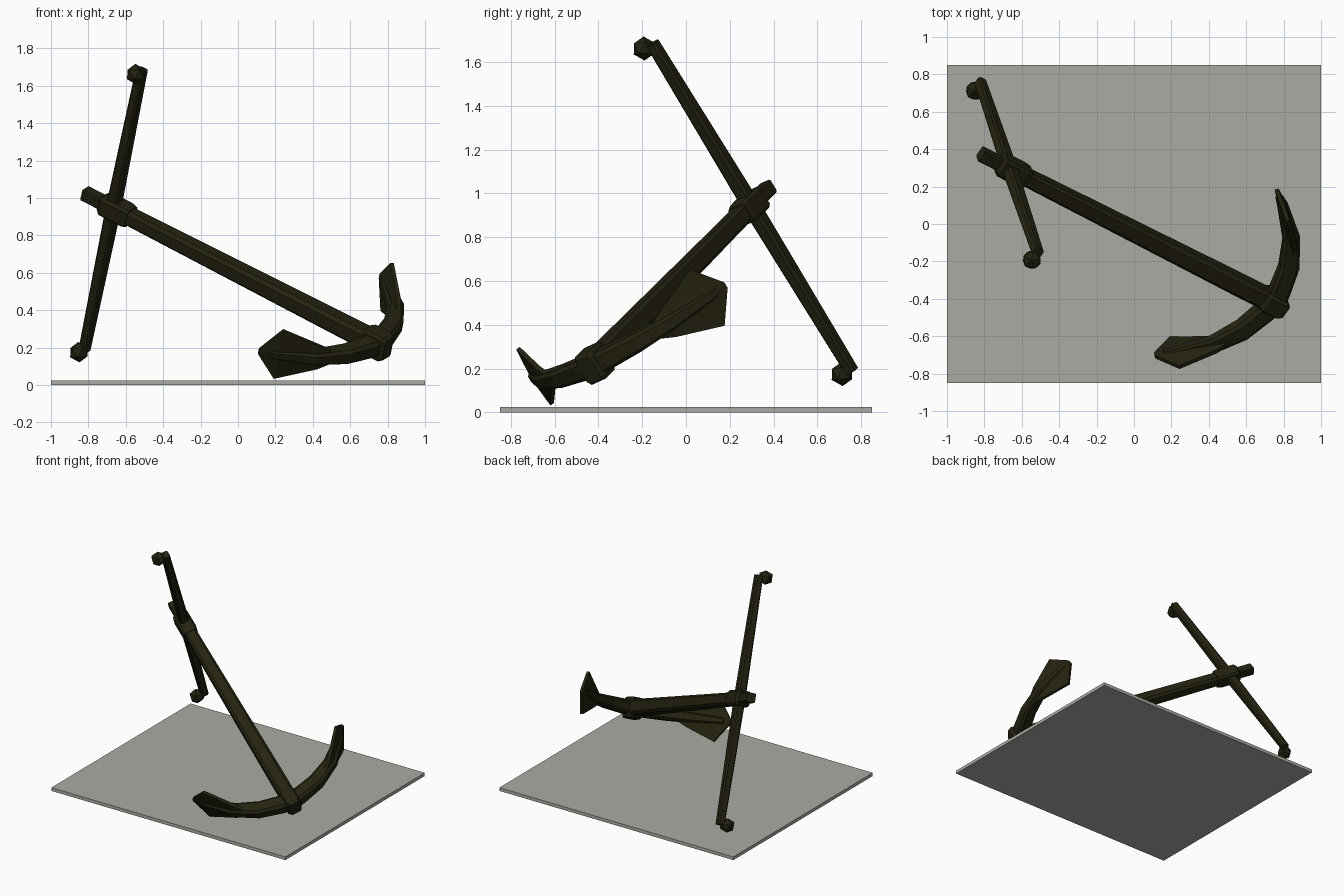
import bpy
import bmesh
from mathutils import Vector

cube = bpy.data.objects.get("Cube")
if cube:
    bpy.data.objects.remove(cube)


def material(name, rgb):
    m = bpy.data.materials.new(name)
    m.use_nodes = True
    color = (*rgb, 1)
    m.diffuse_color = color
    m.node_tree.nodes["Principled BSDF"].inputs["Base Color"].default_value = color
    return m


IRON = material("dark olive iron", (0.018, 0.016, 0.005))
STONE = material("grey stone", (0.41, 0.41, 0.375))

# Anchor frame: arms, stock and shank directions, starting at the crown
CROWN = Vector((0.75, -0.42, 0.22))
SHANK = Vector((-1.56, 0.79, 0.80)).normalized()
STOCK = Vector((0.31, -0.91, 1.49))
STOCK = (STOCK - SHANK * STOCK.dot(SHANK)).normalized()
ARM = SHANK.cross(STOCK)


def place(p):
    return CROWN + ARM * p[0] + STOCK * p[1] + SHANK * p[2]


def finish(name, bm, mat):
    bmesh.ops.recalc_face_normals(bm, faces=bm.faces)
    mesh = bpy.data.meshes.new(name)
    bm.to_mesh(mesh)
    bm.free()
    mesh.materials.append(mat)
    obj = bpy.data.objects.new(name, mesh)
    bpy.context.collection.objects.link(obj)
    return obj


def loft(name, rings):
    """Skin a row of rings given in the anchor frame and cap the ends."""
    bm = bmesh.new()
    loops = [[bm.verts.new(place(p)) for p in ring] for ring in rings]
    n = len(loops[0])
    for low, high in zip(loops, loops[1:]):
        for i in range(n):
            j = (i + 1) % n
            bm.faces.new((low[i], low[j], high[j], high[i]))
    bm.faces.new(loops[0])
    bm.faces.new(loops[-1])
    return finish(name, bm, IRON)


def chamfered(center, u, v, cut=0.35):
    """Rectangle with cut corners, spanned by half-axes u and v."""
    c, u, v = Vector(center), Vector(u), Vector(v)
    k = 1 - cut
    corners = [(1, -k), (1, k), (k, 1), (-k, 1), (-1, k), (-1, -k), (-k, -1), (k, -1)]
    return [c + u * s + v * t for s, t in corners]


def along_shank(name, stations, cut=0.35):
    loft(name, [chamfered((0, 0, c), (w, 0, 0), (0, d, 0), cut) for c, w, d in stations])


# Shank with its crown block, stock collar and narrow head
along_shank("shank", [(-0.03, 0.054, 0.056), (0.25, 0.054, 0.054), (1.68, 0.043, 0.043)])
along_shank("crown_block", [(-0.065, 0.04, 0.06), (-0.04, 0.052, 0.075),
                            (0.06, 0.052, 0.075), (0.085, 0.045, 0.062)], 0.2)
along_shank("stock_collar", [(1.63, 0.05, 0.05), (1.66, 0.056, 0.056),
                             (1.80, 0.056, 0.056), (1.82, 0.042, 0.042)], 0.25)
along_shank("shank_head", [(1.78, 0.034, 0.034), (1.935, 0.034, 0.034)], 0.2)

# Tapered stock
STOCK_C, STOCK_MID = 1.745, -0.01
loft("stock", [chamfered((0, STOCK_MID + b, STOCK_C), (w, 0, 0), (0, 0, w))
               for b, w in [(-0.89, 0.027), (0, 0.035), (0.89, 0.027)]])

for side, sign in (("left", 1), ("right", -1)):
    # Faceted ball hung on each end of the stock
    bm = bmesh.new()
    bmesh.ops.create_icosphere(bm, subdivisions=1, radius=0.055)
    for v in bm.verts:
        v.co = place(v.co + Vector((-0.055, STOCK_MID + sign * 0.883, STOCK_C)))
    finish("upper_stock_ball" if sign > 0 else "lower_stock_ball", bm, IRON)

    # Curved arm: outer edge, inner edge, half width
    rings = []
    for outer, inner, half in [((0, -0.05), (0, 0.065), 0.052),
                               ((0.08, -0.038), (0.06, 0.068), 0.05),
                               ((0.25, 0.012), (0.20, 0.105), 0.044),
                               ((0.415, 0.12), (0.345, 0.18), 0.034),
                               ((0.545, 0.285), (0.50, 0.322), 0.024),
                               ((0.57, 0.335), (0.54, 0.362), 0.018)]:
        o = Vector((sign * outer[0], 0, outer[1]))
        i = Vector((sign * inner[0], 0, inner[1]))
        rings.append(chamfered((o + i) / 2, (o - i) / 2, (0, half, 0)))
    loft(side + "_arm", rings)

    # Spade-shaped fluke, thicker along its middle
    normal = Vector((sign * 0.75, 0, -0.66))
    rings = []
    for a, c, half, edge, mid in [(0.30, 0.075, 0.025, 0.01, 0.02),
                                  (0.37, 0.135, 0.07, 0.012, 0.025),
                                  (0.52, 0.30, 0.152, 0.01, 0.022),
                                  (0.585, 0.385, 0.015, 0.01, 0.012)]:
        p = Vector((sign * a, 0, c))
        section = [(1, edge), (0, mid), (-1, edge), (-1, -edge), (0, -mid), (1, -edge)]
        rings.append([p + Vector((0, s * half, 0)) + normal * t for s, t in section])
    loft(side + "_fluke", rings)

# Flat ground slab
bm = bmesh.new()
bmesh.ops.create_cube(bm, size=1)
for v in bm.verts:
    v.co = Vector((v.co.x * 2, v.co.y * 1.7, (v.co.z + 0.5) * 0.025))
finish("base_slab", bm, STONE)
